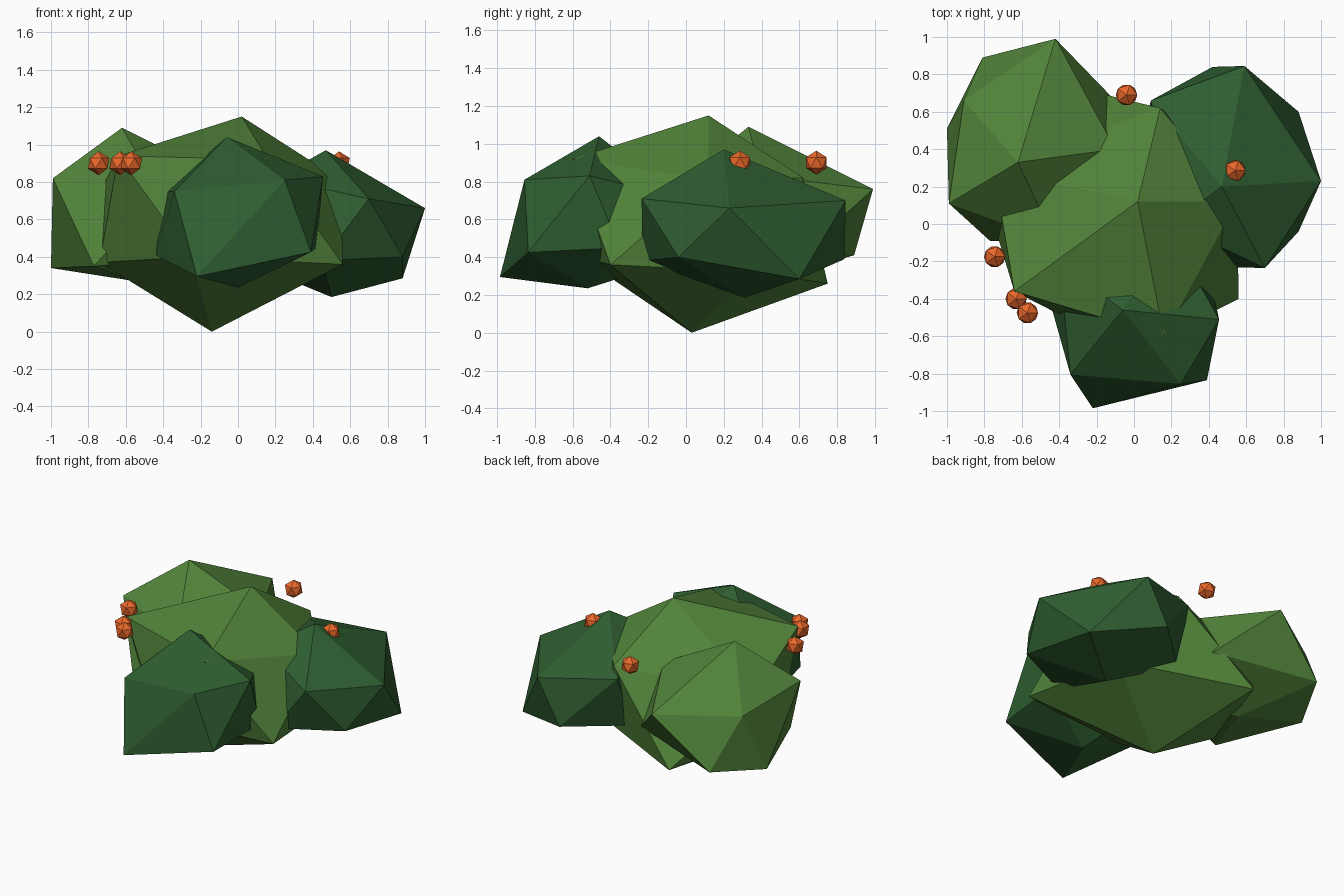
import bpy, bmesh
from mathutils import Vector


def material(name, rgb):
    m = bpy.data.materials.new(name)
    m.diffuse_color = (*rgb, 1)
    return m


def add_object(name, bm, mat):
    bmesh.ops.recalc_face_normals(bm, faces=bm.faces)
    me = bpy.data.meshes.new(name)
    bm.to_mesh(me)
    bm.free()
    me.materials.append(mat)
    ob = bpy.data.objects.new(name, me)
    bpy.context.collection.objects.link(ob)
    return ob


def clump(name, mat, bottom, lower, upper, top):
    """Irregular 20-sided leaf clump: two staggered rings of five between two poles."""
    bm = bmesh.new()
    b, t = bm.verts.new(bottom), bm.verts.new(top)
    lo = [bm.verts.new(p) for p in lower]
    up = [bm.verts.new(p) for p in upper]
    for i in range(5):
        j = (i + 1) % 5
        for f in ((b, lo[i], lo[j]), (lo[i], lo[j], up[i]),
                  (up[i], up[j], lo[j]), (t, up[i], up[j])):
            bm.faces.new(f)
    return add_object(name, bm, mat)


light = material("light_leaf", (0.083, 0.227, 0.042))
dark = material("dark_leaf", (0.028, 0.112, 0.030))
orange = material("berry_orange", (0.83, 0.14, 0.024))

# Rings run clockwise from the front right
clump("center_foliage", light, (-0.14, 0.03, 0),
      [(0.56, -0.40, 0.36), (-0.25, -0.56, 0.40), (-0.74, -0.03, 0.37),
       (-0.39, 0.75, 0.26), (0.46, 0.38, 0.32)],
      [(0.16, -0.60, 0.92), (-0.64, -0.36, 0.94), (-0.75, 0.29, 0.73),
       (0.14, 0.62, 0.82), (0.55, 0.12, 0.81)],
      (0.02, 0.12, 1.15))

clump("back_left_foliage", light, (-0.55, 0.40, 0.27),
      [(-0.20, 0.10, 0.40), (-0.77, -0.09, 0.35), (-1.0, 0.51, 0.34),
       (-0.81, 0.89, 0.41), (-0.11, 0.67, 0.47)],
      [(-0.42, -0.10, 0.74), (-0.99, 0.11, 0.82), (-0.91, 0.66, 0.75),
       (-0.42, 0.99, 0.76), (-0.10, 0.40, 0.83)],
      (-0.62, 0.33, 1.09))

clump("right_foliage", dark, (0.50, 0.31, 0.185),
      [(0.88, -0.04, 0.40), (0.45, -0.23, 0.38), (0.05, 0.50, 0.37),
       (0.42, 0.84, 0.39), (0.88, 0.60, 0.285)],
      [(0.70, -0.235, 0.71), (0.20, 0.0, 0.82), (0.09, 0.66, 0.75),
       (0.59, 0.845, 0.70), (1.0, 0.23, 0.66)],
      (0.47, 0.20, 0.97))

clump("front_foliage", dark, (0, -0.52, 0.235),
      [(0.39, -0.835, 0.425), (-0.22, -0.985, 0.295), (-0.44, -0.45, 0.41),
       (-0.15, 0.0, 0.40), (0.42, -0.35, 0.45)],
      [(0.25, -0.855, 0.81), (-0.34, -0.805, 0.75), (-0.40, -0.20, 0.75),
       (0.20, -0.05, 0.72), (0.455, -0.51, 0.83)],
      (-0.06, -0.46, 1.04))

# Berries
for k, (x, y) in enumerate([(-0.04, 0.69), (0.54, 0.285), (-0.745, -0.175),
                            (-0.63, -0.40), (-0.57, -0.475)]):
    bm = bmesh.new()
    bmesh.ops.create_icosphere(bm, subdivisions=1, radius=0.064)
    add_object(f"berry_{k + 1}", bm, orange).location = Vector((x, y, 0.90))
